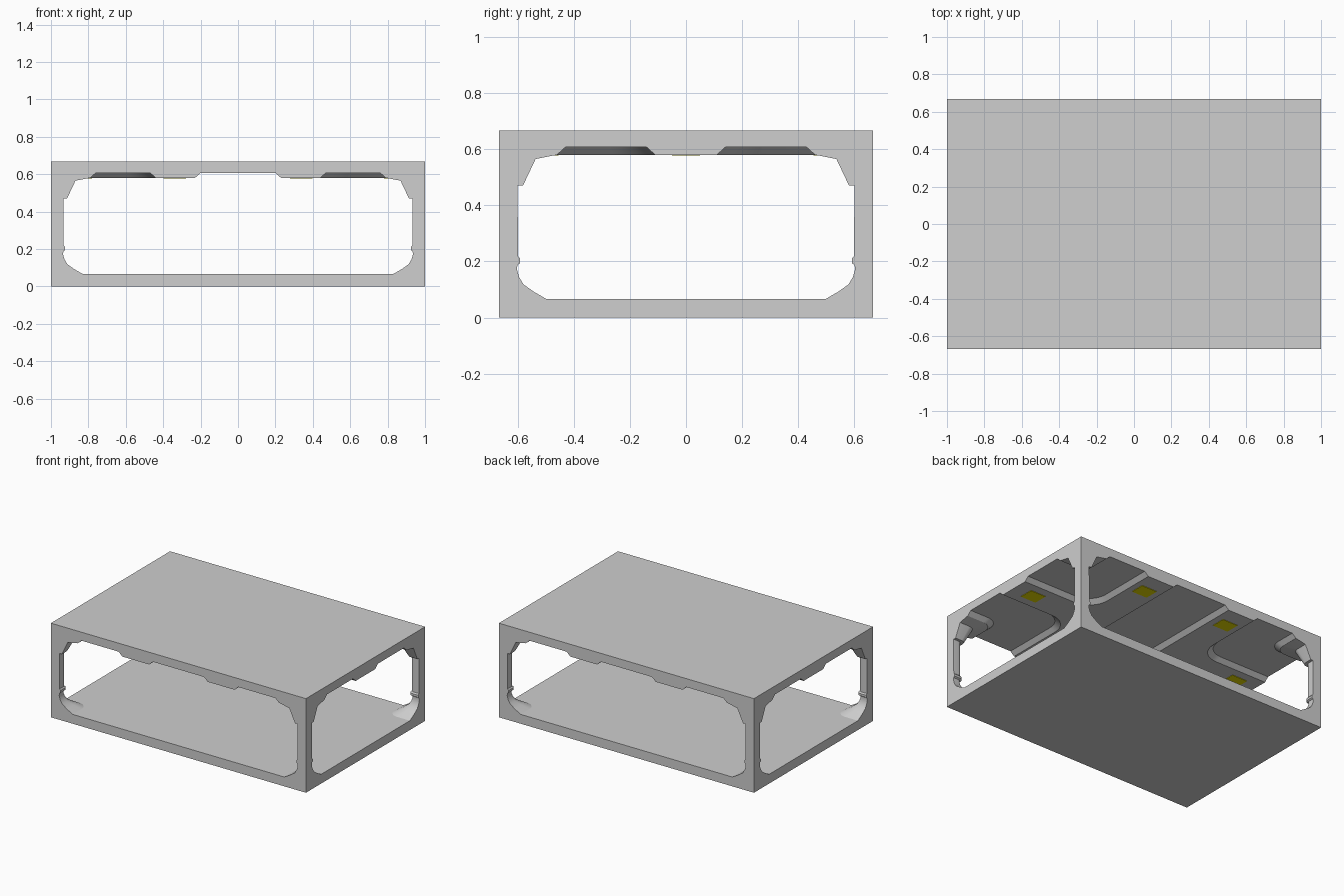
import bpy, bmesh, math

if "Cube" in bpy.data.objects:
    bpy.data.objects.remove(bpy.data.objects["Cube"])

HX, HY = 1.0, 0.667          # half width, half depth
FLOOR, PANEL, RECESS, TOP = 0.066, 0.58, 0.607, 0.667


def material(name, rgb):
    m = bpy.data.materials.new(name)
    m.diffuse_color = (*rgb, 1)
    m.use_nodes = True
    m.node_tree.nodes["Principled BSDF"].inputs["Base Color"].default_value = m.diffuse_color
    return m


GREY = material("light grey", (0.62, 0.62, 0.62))
YELLOW = material("lamp yellow", (0.95, 0.85, 0.0))


def finish(name, bm, mats, smooth=False):
    bmesh.ops.recalc_face_normals(bm, faces=bm.faces[:])
    me = bpy.data.meshes.new(name)
    bm.to_mesh(me)
    bm.free()
    for m in mats:
        me.materials.append(m)
    ob = bpy.data.objects.new(name, me)
    bpy.context.collection.objects.link(ob)
    if smooth:
        bpy.ops.object.select_all(action='DESELECT')
        ob.select_set(True)
        bpy.context.view_layer.objects.active = ob
        bpy.ops.object.shade_smooth_by_angle(angle=math.radians(30))
    return ob


def box(name, x, y, z, mat):
    bm = bmesh.new()
    bmesh.ops.create_cube(bm, size=1)
    for v in bm.verts:
        v.co = [r[0] + (c + 0.5) * (r[1] - r[0]) for r, c in zip((x, y, z), v.co)]
    return finish(name, bm, [mat])


def loft(bm, rings):
    """Skin a stack of equal-length rings and cap both ends."""
    vs = [[bm.verts.new(p) for p in ring] for ring in rings]
    n = len(vs[0])
    for a, b in zip(vs, vs[1:]):
        for i in range(n):
            j = (i + 1) % n
            bm.faces.new((a[i], a[j], b[j], b[i]))
    bm.faces.new(vs[0])
    bm.faces.new(vs[-1])


def arc(cx, cy, r, a0, a1, n=8):
    pts = []
    for i in range(n + 1):
        a = math.radians(a0 + (a1 - a0) * i / n)
        pts.append((cx + r * math.cos(a), cy + r * math.sin(a)))
    return pts


# Floor and roof slabs
box("floor_slab", (-HX, HX), (-HY, HY), (0, FLOOR), GREY)
box("roof_slab", (-HX, HX), (-HY, HY), (RECESS, TOP), GREY)


# Ceiling panels that leave a middle channel and four curved corner channels
def middle_panel(e):
    r = 0.15 - e * 0.5
    x, y = 0.44 + e, 0.11 + e
    half = [(0.23 - e, HY), (x, HY)] + arc(x + r, y + r, r, 180, 270) + [(HX, y)]
    return half + [(px, -py) for px, py in reversed(half)]


def corner_panel(e):
    x, y, r = 0.79 - e, 0.46 - e, 0.08 + e * 0.5
    return [(HX, HY), (x, HY)] + arc(x + r, y + r, r, 180, 270) + [(HX, y)]


def panels(name, outline, signs):
    bm = bmesh.new()
    for sx, sy in signs:
        loft(bm, [[(sx * x, sy * y, z) for x, y in outline(e)]
                  for e, z in ((0, PANEL), (0.03, RECESS))])
    finish(name, bm, [GREY], True)


CORNERS = [(sx, sy) for sx in (-1, 1) for sy in (-1, 1)]
panels("middle_ceiling_panels", middle_panel, [(-1, 1), (1, 1)])
panels("corner_ceiling_panels", corner_panel, CORNERS)

# Corner posts: (distance from the outer corner, height), with flared foot,
# small collar and bracketed head
PROFILE = [(0.17, FLOOR), (0.125, 0.092), (0.088, 0.118), (0.072, 0.145),
           (0.065, 0.17), (0.066, 0.187), (0.076, 0.194), (0.076, 0.21),
           (0.068, 0.219), (0.067, 0.47), (0.086, 0.47), (0.131, 0.565),
           (0.207, PANEL)]


def post_ring(d, z, sx, sy):
    r = d * 0.4
    pts = [(0, 0), (d, 0)] + arc(d - r, d - r, r, 0, 90, 5) + [(0, d)]
    return [(sx * (HX - x), sy * (HY - y), z) for x, y in pts]


bm = bmesh.new()
for sx, sy in CORNERS:
    loft(bm, [post_ring(d, z, sx, sy) for d, z in PROFILE])
# yellow marker on the inner rounded side of each collar
for f in bm.faces:
    c = f.calc_center_median()
    inner = min(HX - abs(c.x), HY - abs(c.y)) > 0.06
    if 0.195 < c.z < 0.209 and inner:
        f.material_index = 1
finish("corner_posts", bm, [GREY, YELLOW], True)

# Ceiling lamps
LAMPS = [(sx * 0.337, sy * 0.505) for sx, sy in CORNERS] + [(-0.84, 0), (0.84, 0)]
for i, (x, y) in enumerate(LAMPS):
    box(f"ceiling_lamp_{i + 1}", (x - 0.06, x + 0.06), (y - 0.05, y + 0.05),
        (PANEL - 0.003, PANEL + 0.002), YELLOW)
